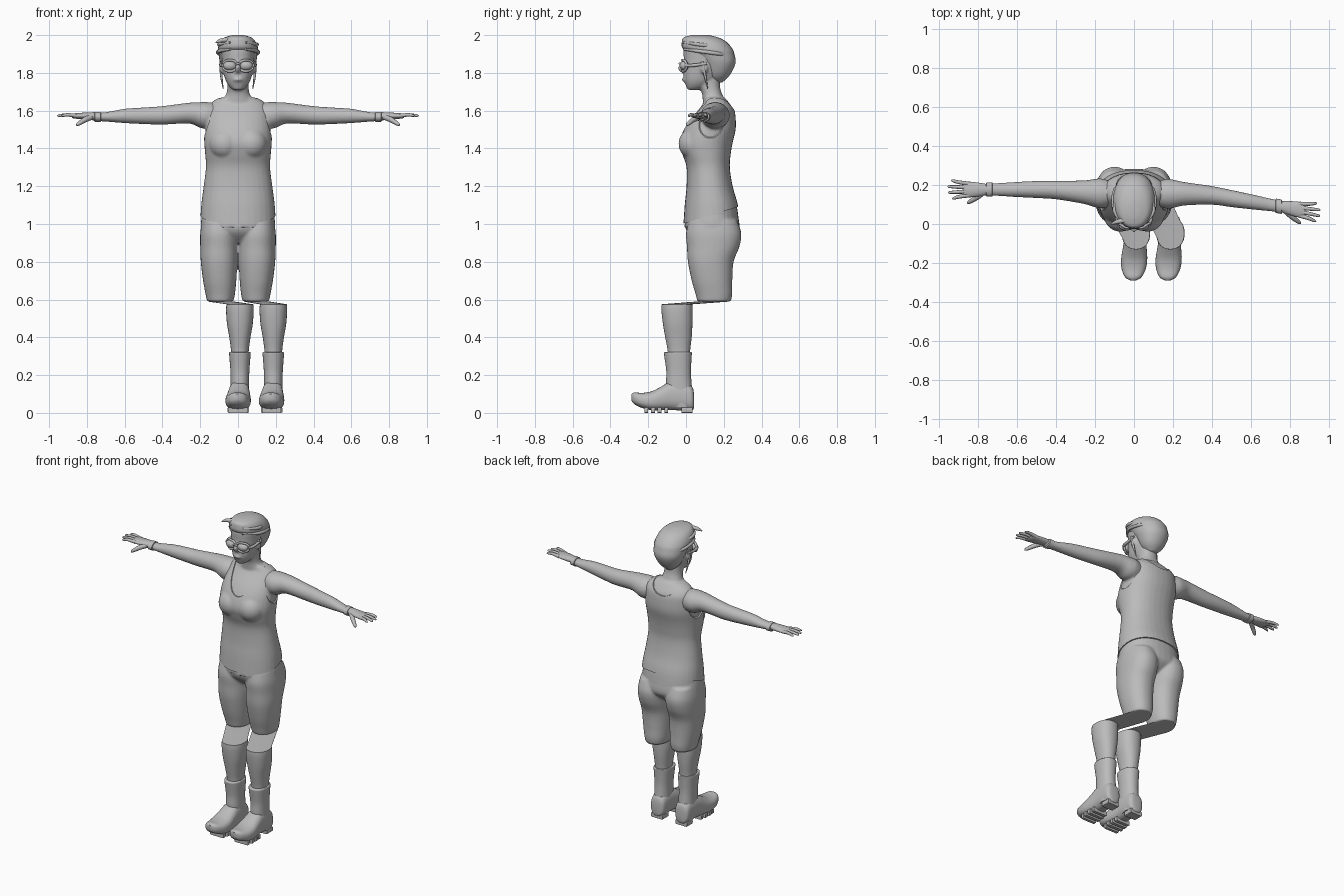
import bpy, bmesh, math
from mathutils import Vector

default_cube = bpy.data.objects.get("Cube")
if default_cube:
    bpy.data.objects.remove(default_cube, do_unlink=True)

grey = bpy.data.materials.new("plain grey")
grey.use_nodes = True
grey.diffuse_color = (0.5, 0.5, 0.5, 1)
grey.node_tree.nodes["Principled BSDF"].inputs["Base Color"].default_value = (0.5, 0.5, 0.5, 1)

AXES = {"x": (Vector((0, 1, 0)), Vector((0, 0, 1))),
        "y": (Vector((1, 0, 0)), Vector((0, 0, 1))),
        "z": (Vector((1, 0, 0)), Vector((0, 1, 0)))}


def add_object(name, bm):
    bmesh.ops.recalc_face_normals(bm, faces=bm.faces)
    mesh = bpy.data.meshes.new(name)
    bm.to_mesh(mesh)
    bm.free()
    obj = bpy.data.objects.new(name, mesh)
    bpy.context.collection.objects.link(obj)
    mesh.materials.append(grey)
    return obj


def refine(stations, steps):
    """Insert smooth in-between stations along a loft."""
    result = []
    last = len(stations) - 1
    for i in range(last):
        a, b, c, d = (stations[min(max(i + k, 0), last)] for k in (-1, 0, 1, 2))
        for s in range(steps):
            t = s / steps
            result.append([q + t * (r - p + t * (2 * p - 5 * q + 4 * r - s4 + t * (3 * (q - r) + s4 - p))) / 2
                           for p, q, r, s4 in zip(a, b, c, d)])
    return result + [stations[last]]


def loft(name, stations, axis="z", steps=4, sides=32, power=1.0):
    """Stations are (x, y, z, half width, half height) rings across the axis."""
    bm = bmesh.new()
    rings = []
    for x, y, z, ru, rv in refine(stations, steps):
        ring = []
        for k in range(sides):
            angle = 2 * math.pi * k / sides
            c, s = math.cos(angle), math.sin(angle)
            u = math.copysign(abs(c) ** power, c) * max(ru, 0.001)
            v = math.copysign(abs(s) ** power, s) * max(rv, 0.001)
            ring.append(bm.verts.new(Vector((x, y, z)) + AXES[axis][0] * u + AXES[axis][1] * v))
        rings.append(ring)
    for a, b in zip(rings, rings[1:]):
        for k in range(sides):
            n = (k + 1) % sides
            bm.faces.new((a[k], a[n], b[n], b[k]))
    bm.faces.new(rings[0])
    bm.faces.new(rings[-1])
    return add_object(name, bm)


def column(name, rows, cx=0.0, grow=0.0, power=0.9, steps=4):
    """Upright loft; rows are (z, half width, front y, back y)."""
    return loft(name, [(cx, (f + b) / 2, z, w + grow, (b - f) / 2 + grow) for z, w, f, b in rows],
                power=power, steps=steps)


def ball(name, centre, radii):
    bm = bmesh.new()
    bmesh.ops.create_uvsphere(bm, u_segments=24, v_segments=14, radius=1)
    for v in bm.verts:
        v.co = Vector(centre) + v.co * Vector(radii)
    return add_object(name, bm)


def tube(name, points, radii, sides=10):
    """Round tube with a changing radius and rounded tip."""
    pts = refine([tuple(p) + (r, r) for p, r in zip(points, radii)], 4)
    bm = bmesh.new()
    rings = []
    for i, p in enumerate(pts):
        way = Vector(pts[min(i + 1, len(pts) - 1)][:3]) - Vector(pts[max(i - 1, 0)][:3])
        turn = way.to_track_quat("Z", "Y")
        rings.append([bm.verts.new(Vector(p[:3]) + turn @ Vector((math.cos(a), math.sin(a), 0)) * p[3])
                      for a in (2 * math.pi * k / sides for k in range(sides))])
    for a, b in zip(rings, rings[1:]):
        for k in range(sides):
            n = (k + 1) % sides
            bm.faces.new((a[k], a[n], b[n], b[k]))
    bm.faces.new(rings[0])
    bm.faces.new(rings[-1])
    return add_object(name, bm)


def bake(obj):
    bpy.ops.object.select_all(action="DESELECT")
    obj.select_set(True)
    bpy.context.view_layer.objects.active = obj
    bpy.ops.object.convert(target="MESH")


def blend(name, parts, voxel=0.007, repeat=6):
    """Merge overlapping parts into one soft surface."""
    bpy.ops.object.select_all(action="DESELECT")
    for p in parts:
        p.select_set(True)
    bpy.context.view_layer.objects.active = parts[0]
    bpy.ops.object.join()
    obj = parts[0]
    obj.name = name
    obj.modifiers.new("merge", "REMESH").voxel_size = voxel
    soft = obj.modifiers.new("soften", "SMOOTH")
    soft.factor, soft.iterations = 0.5, repeat
    bake(obj)
    return obj


# Torso, neck and head
TORSO = [(0.98, .195, -.008, .285), (1.1, .188, 0, .268), (1.2, .175, .01, .24), (1.3, .163, .01, .225),
         (1.37, .167, -.012, .23), (1.43, .172, -.025, .24), (1.5, .172, -.005, .256), (1.56, .165, .03, .256),
         (1.61, .155, .07, .248), (1.645, .132, .095, .225), (1.67, .09, .095, .205)]
NECK = [(1.64, .085, .09, .21), (1.69, .062, .085, .19), (1.73, .056, .07, .18), (1.8, .056, .06, .18)]
HEAD = [(1.71, .026, .008, .07), (1.73, .048, .0, .11), (1.765, .067, -.012, .16), (1.82, .08, -.014, .2),
        (1.87, .086, -.012, .22), (1.93, .088, -.012, .22), (1.97, .07, .01, .18)]
body = [column("torso", TORSO), column("neck", NECK), column("head", HEAD),
        loft("nose", [(0, -.01, 1.855, .008, .012), (0, -.022, 1.825, .013, .022), (0, -.012, 1.8, .014, .012)]),
        ball("lips", (0, -.008, 1.765), (.026, .015, .011))]


def arm_y(side, x):
    return .155 - .163 * max(0, x - .35) if side > 0 else .157 + .02 * min(1, max(0, (x - .18) * 4))


# Arms: distance out, height, depth radius, height radius
ARM = [(.08, 1.575, .05, .06), (.16, 1.575, .075, .07), (.2, 1.577, .073, .068), (.26, 1.587, .06, .055),
       (.4, 1.575, .048, .049), (.5, 1.573, .044, .044), (.6, 1.572, .039, .038), (.7, 1.567, .033, .025),
       (.77, 1.567, .031, .021)]
for side in (-1, 1):
    body.append(loft("arm", [(side * x, arm_y(side, x), z, ry, rz) for x, z, ry, rz in ARM], "x"))
    body.append(ball("ear", (side * .085, .095, 1.825), (.012, .02, .03)))
blend("skin", body)

# Hands and wristbands
PALM = [(.75, .027, .02), (.79, .034, .019), (.84, .04, .016), (.87, .037, .013), (.88, .03, .008)]
for side, word in ((-1, "right"), (1, "left")):
    def at(x, dy, dz):
        return (side * x, arm_y(side, x) + dy, 1.572 + dz)
    loft(word + "_palm", [at(x, 0, 0) + (ry, rz) for x, ry, rz in PALM], "x")
    for i, reach in enumerate((.935, .955, .957, .94)):
        spread = (i - 1.5) * .02
        tube(word + "_finger", [at(.85, spread, 0), at(.9, spread * 1.25, .006),
                                at(reach - .01, spread * 1.5, .002), at(reach, spread * 1.55, 0)],
             (.011, .0095, .007, .002))
    tube(word + "_thumb", [at(.775, -.015, -.005), at(.81, -.042, -.02), at(.845, -.064, -.042),
                           at(.855, -.07, -.05)], (.016, .014, .01, .003))
    loft(word + "_wristband", [at(x, 0, -.005) + (.035 + g, .025 + g)
                               for x, g in ((.725, -.004), (.728, .002), (.757, .002), (.76, -.004))], "x", 1)

# Tank top with cut neckline, armholes and slanted hem
top = [column("tank_top", TORSO, grow=.007)]
for side in (-1, 1):
    top.append(ball("bust", (side * .07, .045, 1.425), (.085, .085, .085)))
tank = blend("tank_top", top, repeat=8)
cutters = [loft("front_neck_cutter", [(0, -.3, 1.68, .1, .18), (0, .14, 1.68, .1, .18)], "y", 1),
           loft("back_neck_cutter", [(0, .13, 1.69, .1, .09), (0, .5, 1.69, .1, .09)], "y", 1),
           loft("hem_cutter", [(0, -.3, .4, .5, .515), (0, .6, .4, .5, .79)], "y", 1, power=.1)]
for side in (-1, 1):
    cutters.append(ball("armhole_cutter", (side * .24, .135, 1.56), (.11, .112, .13)))
for cutter in cutters:
    cutter.hide_render = True
    cut = tank.modifiers.new("cut", "BOOLEAN")
    cut.operation, cut.object, cut.solver = "DIFFERENCE", cutter, "EXACT"
bake(tank)
for cutter in cutters:
    bpy.data.objects.remove(cutter, do_unlink=True)

# Hips and thighs
HIPS = [(.9, .12, .06, .22), (.95, .185, .01, .275), (1.0, .197, -.004, .283), (1.1, .183, .01, .262)]
THIGH = [(1.02, .09, .015, .27), (.95, .1, 0, .293), (.88, .1, .005, .283), (.8, .097, .01, .252),
         (.7, .088, .03, .245), (.63, .078, .05, .245), (.59, .07, .06, .238)]
SHIN = [(.575, .071, -.13, .035), (.54, .073, -.13, .035), (.47, .068, -.122, .034), (.4, .056, -.11, .03),
        (.33, .047, -.097, .022), (.29, .047, -.097, .022)]
BOOT = [(.322, .048, -.1, .022), (.32, .056, -.116, .031), (.3, .056, -.115, .03), (.22, .05, -.104, .026),
        (.15, .049, -.105, .03), (.08, .05, -.09, .036), (.03, .045, -.07, .036)]
# Foot: y, underside, upper, half width
FOOT = [(.043, .03, .09, .02), (.032, .014, .14, .046), (-.02, .012, .17, .052), (-.08, .016, .168, .056),
        (-.13, .014, .14, .062), (-.18, .014, .115, .067), (-.23, .025, .106, .062), (-.272, .045, .108, .043),
        (-.289, .065, .1, .016)]
shorts = [column("shorts", HIPS)]
for side, word, shin_x in ((-1, "right", .01), (1, "left", .187)):
    thigh_x = [side * x for x in (.1, .1, .1, .1, .097, .094, .094)]
    shorts.append(loft("thigh", [(cx, (f + b) / 2, z, w, (b - f) / 2)
                                 for cx, (z, w, f, b) in zip(thigh_x, THIGH)], power=.9))
    # Stretched knee sheet between thigh and shin
    ends = ((side * .094, THIGH[-1]), (shin_x, SHIN[0]))
    loft(word + "_knee", [(cx, (f + b) / 2, z, w, (b - f) / 2) for cx, (z, w, f, b) in ends], steps=4)
    column(word + "_shin", SHIN, shin_x)
    column(word + "_boot_shaft", BOOT, shin_x)
    loft(word + "_boot_foot", [(shin_x + .05 * min(0, y), y, (lo + hi) / 2, w, (hi - lo) / 2)
                               for y, lo, hi, w in FOOT], "y", power=.8)
    # Heel block and sole treads
    for y, depth, w in ((.005, .06, .042), (-.105, .02, .05), (-.14, .02, .055), (-.175, .02, .056), (-.21, .018, .05)):
        loft(word + "_tread", [(shin_x + .05 * y, y + k * depth / 2, .015, w, .015) for k in (-1, 1)],
             "y", 1, power=.2)
blend("shorts", shorts, repeat=5)

# Swept-back hair
HAIR = [(1.748, .025, .14, .19), (1.785, .066, .105, .23), (1.85, .094, .075, .262), (1.9, .103, .03, .256),
        (1.93, .106, -.018, .244), (1.965, .093, -.022, .213), (1.988, .07, -.012, .17), (2.0, .03, .03, .12)]
column("hair", HAIR, power=.95)
for side, word in ((-1, "right"), (1, "left")):
    tube(word + "_side_strand", [(side * .088, .085, 1.86), (side * .089, .1, 1.79), (side * .078, .115, 1.715)],
         (.009, .007, .002))
    for lift in (0, .035):
        tube(word + "_hair_lock", [(side * .04, -.012, 1.925 + lift), (side * .101, .07, 1.915 + lift),
                                   (side * (.095 - lift), .18, 1.9 + lift), (side * .02, .24, 1.885 + lift)],
             (.006, .01, .01, .004))
tube("loose_tuft", [(-.05, .02, 1.975), (-.09, .01, 1.972), (-.118, .0, 1.96)], (.014, .011, .003))

# Goggles
for side, word in ((-1, "right"), (1, "left")):
    ball(word + "_lens", (side * .042, -.008, 1.838), (.036, .026, .026))
    loop = [(side * (.042 + .039 * math.cos(a)), -.018 + .022 * max(0, math.cos(a)), 1.838 + .03 * math.sin(a))
            for a in (math.pi * k / 6 for k in range(13))]
    tube(word + "_goggle_rim", loop, [.007] * len(loop))
    tube(word + "_strap", [(side * .078, -.005, 1.84), (side * .09, .04, 1.84), (side * .091, .11, 1.85)],
         (.009, .009, .008))
tube("goggle_bridge", [(-.012, -.026, 1.845), (0, -.033, 1.85), (.012, -.026, 1.845)], (.006, .006, .006))

bpy.ops.object.select_all(action="DESELECT")
for obj in bpy.context.collection.objects:
    if obj.type == "MESH":
        obj.select_set(True)
        bpy.context.view_layer.objects.active = obj
bpy.ops.object.shade_smooth_by_angle(angle=math.radians(45))
